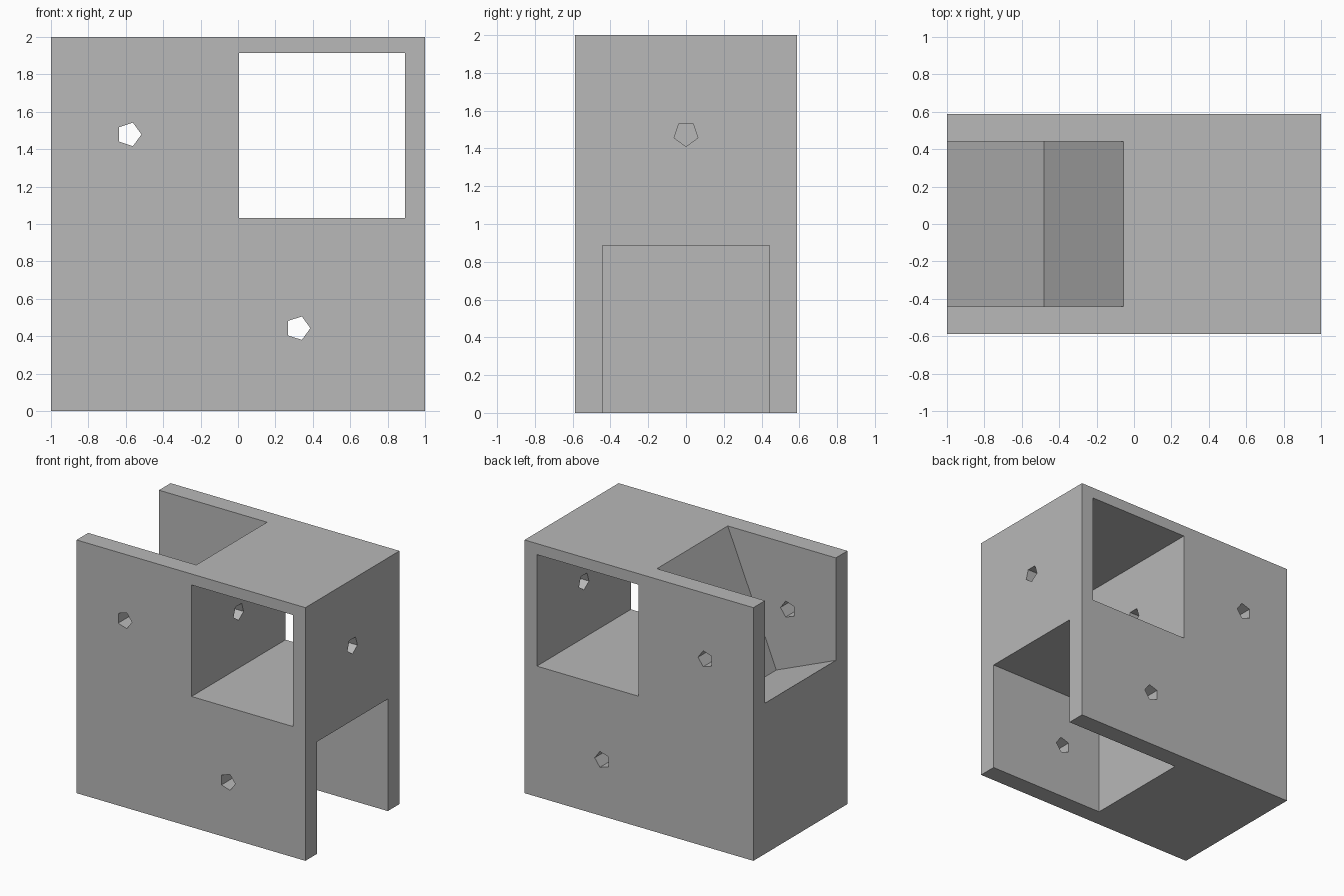
import bpy, bmesh, math
from mathutils import Vector

cube = bpy.data.objects.get("Cube")
if cube:
    bpy.data.objects.remove(cube, do_unlink=True)

HALF_DEPTH = 0.587
SLOT = 0.442

grey = bpy.data.materials.new("plain grey")
grey.use_nodes = True
grey.diffuse_color = (0.48, 0.48, 0.48, 1)
grey.node_tree.nodes["Principled BSDF"].inputs["Base Color"].default_value = grey.diffuse_color


def prism(name, outline, axis, lo, hi):
    """Extrude an outline along x (outline in y, z) or y (outline in x, z)."""
    def place(p, d):
        return Vector((d, p[0], p[1])) if axis == "x" else Vector((p[0], d, p[1]))
    bm = bmesh.new()
    face = bm.faces.new([bm.verts.new(place(p, lo)) for p in outline])
    out = bmesh.ops.extrude_face_region(bm, geom=[face])
    moved = [v for v in out["geom"] if isinstance(v, bmesh.types.BMVert)]
    bmesh.ops.translate(bm, verts=moved, vec=place((0, 0), hi - lo))
    bmesh.ops.recalc_face_normals(bm, faces=bm.faces)
    mesh = bpy.data.meshes.new(name)
    bm.to_mesh(mesh)
    bm.free()
    mesh.materials.append(grey)
    obj = bpy.data.objects.new(name, mesh)
    bpy.context.collection.objects.link(obj)
    return obj


def rect(a0, a1, z0, z1):
    return [(a0, z0), (a1, z0), (a1, z1), (a0, z1)]


def pentagon(a, z, start, radius=0.066):
    angles = [start + i * math.tau / 5 for i in range(5)]
    return [(a + radius * math.cos(t), z + radius * math.sin(t)) for t in angles]


block = prism("block", rect(-1, 1, 0, 2), "y", -HALF_DEPTH, HALF_DEPTH)

# Tilted pocket: a floor falling inwards, then a steep ramp up to the top
pocket = [(-1.2, 1.273), (-0.48, 0.975), (-0.014, 2.1), (-1.2, 2.1)]

cutters = [
    prism("window_cutter", rect(0.005, 0.892, 1.032, 1.913), "y", -1, 1),
    prism("lower_slot_cutter", rect(-SLOT, SLOT, -0.2, 0.885), "x", -0.03, 1.2),
    prism("pocket_cutter", pocket, "y", -SLOT, SLOT),
    # Five-sided pin holes
    prism("upper_pin_hole", pentagon(-0.582, 1.479, 0), "y", -1, 1),
    prism("lower_pin_hole", pentagon(0.321, 0.443, 0), "y", -1, 1),
    prism("side_pin_hole", pentagon(0, 1.476, -math.pi / 2), "x", -0.12, 1.2),
]

bpy.context.view_layer.objects.active = block
for cutter in cutters:
    cutter.hide_render = True
    mod = block.modifiers.new(cutter.name, "BOOLEAN")
    mod.operation = "DIFFERENCE"
    mod.solver = "EXACT"
    mod.object = cutter
    bpy.ops.object.modifier_apply(modifier=mod.name)
    bpy.data.objects.remove(cutter, do_unlink=True)

# One shared colour on every face
block.data.materials.clear()
block.data.materials.append(grey)
for poly in block.data.polygons:
    poly.material_index = 0
    poly.use_smooth = False
